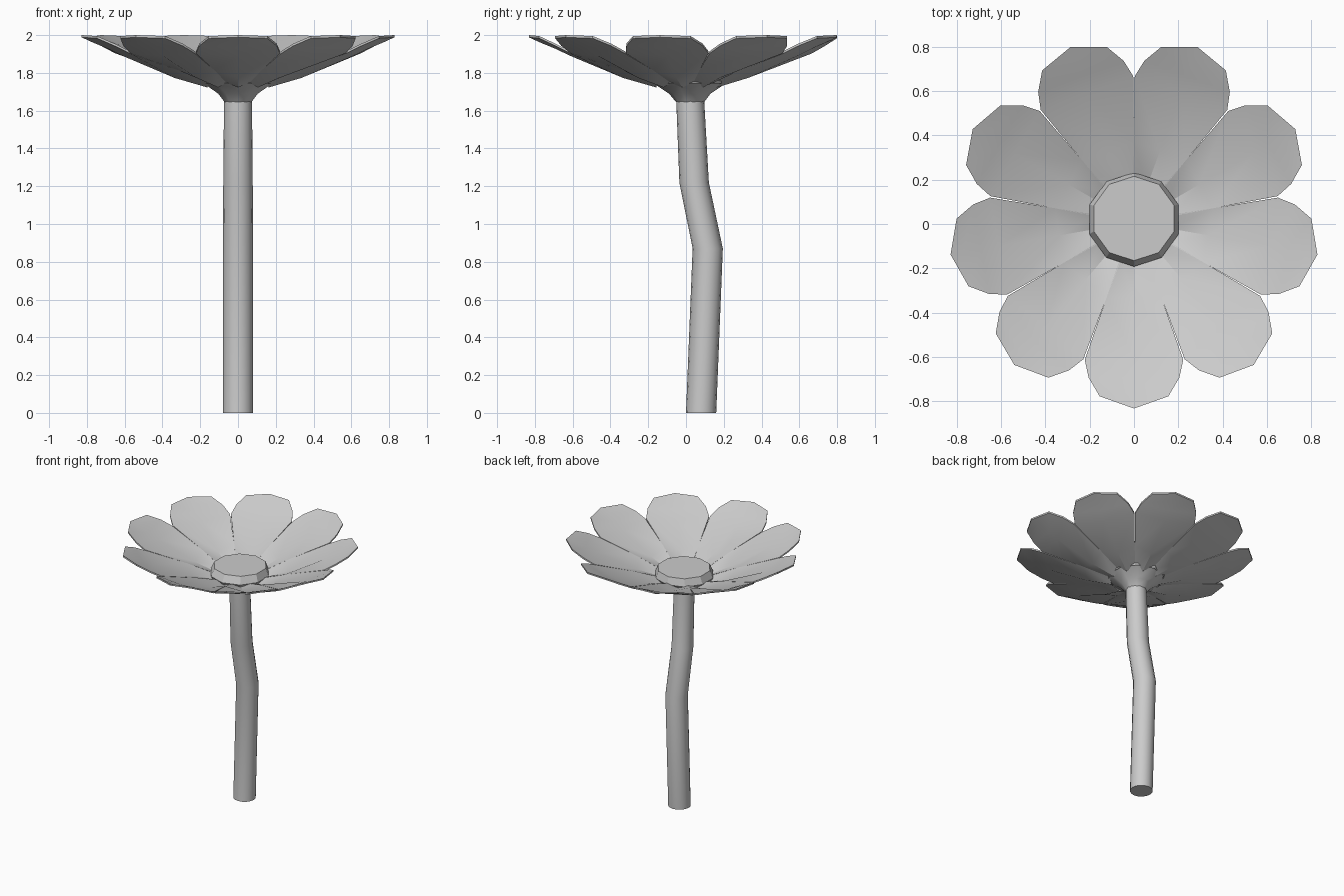
import bpy, bmesh, math

if "Cube" in bpy.data.objects:
    bpy.data.objects.remove(bpy.data.objects["Cube"])


def make_object(name, bm, angle=40):
    bmesh.ops.recalc_face_normals(bm, faces=bm.faces)
    me = bpy.data.meshes.new(name)
    bm.to_mesh(me)
    bm.free()
    ob = bpy.data.objects.new(name, me)
    bpy.context.collection.objects.link(ob)
    bpy.context.view_layer.objects.active = ob
    ob.select_set(True)
    bpy.ops.object.shade_smooth_by_angle(angle=math.radians(angle))
    ob.select_set(False)
    return ob


def loft(name, rings, sides, angle):
    # rings: (centre y, z, radius), closed with caps
    bm = bmesh.new()
    loops = []
    for y, z, r in rings:
        loops.append([bm.verts.new((r * math.cos(a), y + r * math.sin(a), z))
                      for a in (-math.pi / 2 + 2 * math.pi * i / sides for i in range(sides))])
    for lo, hi in zip(loops, loops[1:]):
        for i in range(sides):
            j = (i + 1) % sides
            bm.faces.new((lo[i], lo[j], hi[j], hi[i]))
    bm.faces.new(loops[0])
    bm.faces.new(loops[-1])
    return make_object(name, bm, angle)


# Bent stem
loft("stem", [(0.08, 0, 0.08), (0.115, 0.87, 0.08), (0.043, 1.22, 0.078),
              (0.022, 1.66, 0.074)], 16, 50)

# Flared cup under the bloom and the raised flower centre
loft("flower_cup", [(0.022, 1.645, 0.074), (0.02, 1.69, 0.11), (0.02, 1.75, 0.2)], 10, 50)
loft("flower_centre", [(0.02, 1.745, 0.2), (0.02, 1.765, 0.212), (0.025, 1.82, 0.19)], 10, 30)

# Petal rows: distance out, half width, centre height, edge height
rows = [(0.165, 0.063, 1.735, 1.76), (0.34, 0.124, 1.785, 1.825),
        (0.62, 0.222, 1.902, 1.915), (0.70, 0.205, 1.94, 1.955), (0.785, 0.155, 1.975, 1.995)]
TIP = (0.84, 0, 2.0)
THICK = 0.012

for n in range(9):
    a = math.radians(-90 + 40 * n)

    def place(u, v, z):
        return (u * math.cos(a) - v * math.sin(a),
                0.008 + u * math.sin(a) + v * math.cos(a), z)

    bm = bmesh.new()
    grid = [[bm.verts.new(place(u, s * w, ze if s else zc)) for s in (-1, 0, 1)]
            for u, w, zc, ze in rows]
    for p, q in zip(grid, grid[1:]):
        for k in (0, 1):
            bm.faces.new((p[k], q[k], q[k + 1], p[k + 1]))
    tip = bm.verts.new(place(*TIP))
    for k in (0, 1):
        bm.faces.new((grid[-1][k], tip, grid[-1][k + 1]))
    # Thin underside
    bm.normal_update()
    dup = bmesh.ops.duplicate(bm, geom=bm.verts[:] + bm.edges[:] + bm.faces[:])
    edges = [e for e in bm.edges if e.is_boundary]
    for v in (g for g in dup["geom"] if isinstance(g, bmesh.types.BMVert)):
        v.co.z -= THICK
    bmesh.ops.bridge_loops(bm, edges=edges)
    make_object(f"petal_{n + 1}", bm, 35)
